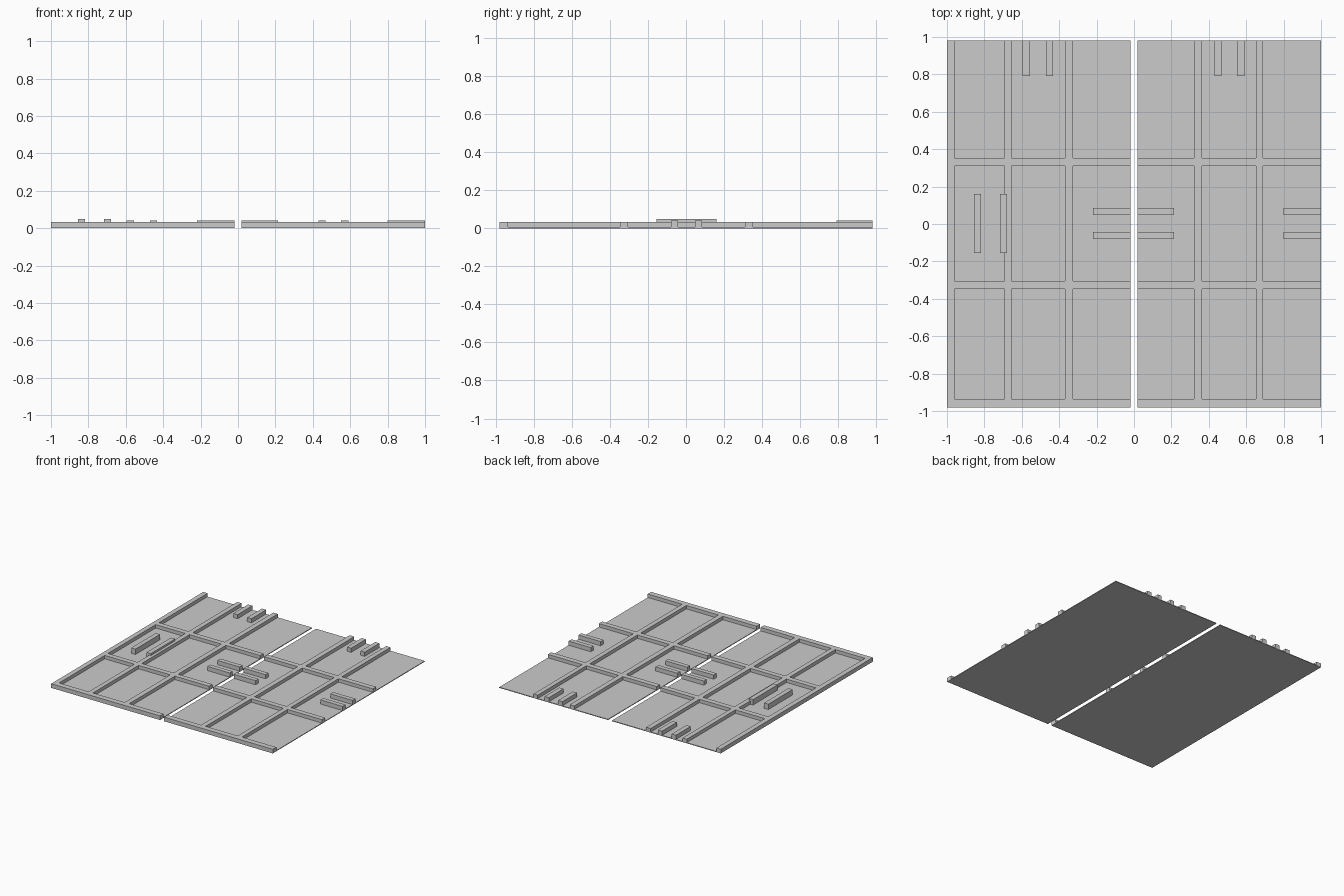
import bpy, bmesh

if "Cube" in bpy.data.objects:
    bpy.data.objects.remove(bpy.data.objects["Cube"])

PLATE, RIB, RAIL, TALL = 0.006, 0.034, 0.04, 0.05

grey = bpy.data.materials.new("light grey")
grey.diffuse_color = (0.6, 0.6, 0.6, 1)
grey.use_nodes = True
grey.node_tree.nodes["Principled BSDF"].inputs["Base Color"].default_value = grey.diffuse_color


def finish(name, bm):
    bmesh.ops.recalc_face_normals(bm, faces=bm.faces)
    mesh = bpy.data.meshes.new(name)
    bm.to_mesh(mesh)
    bm.free()
    mesh.materials.append(grey)
    obj = bpy.data.objects.new(name, mesh)
    bpy.context.collection.objects.link(obj)
    return obj


def raise_faces(bm, faces, height):
    out = bmesh.ops.extrude_face_region(bm, geom=faces)["geom"]
    verts = [v for v in out if isinstance(v, bmesh.types.BMVert)]
    bmesh.ops.translate(bm, verts=verts, vec=(0, 0, height))
    return [f for f in out if isinstance(f, bmesh.types.BMFace)]


def ribbed_panel(name, x0, x1, ribs_x, ribs_y, y0=-0.98, y1=0.98):
    """Thin plate with a lattice of ribs raised out of its top."""
    xs = sorted({x0, x1, *(v for r in ribs_x for v in r)})
    ys = sorted({y0, y1, *(v for r in ribs_y for v in r)})
    bm = bmesh.new()
    grid = [[bm.verts.new((x, y, 0)) for y in ys] for x in xs]
    faces = [bm.faces.new((grid[i][j], grid[i + 1][j], grid[i + 1][j + 1], grid[i][j + 1]))
             for i in range(len(xs) - 1) for j in range(len(ys) - 1)]
    top = raise_faces(bm, faces, PLATE)

    def on_rib(f):
        c = f.calc_center_median()
        return (any(a < c.x < b for a, b in ribs_x)
                or any(a < c.y < b for a, b in ribs_y))

    raise_faces(bm, [f for f in top if on_rib(f)], RIB - PLATE)
    return finish(name, bm)


def bar(name, x0, x1, y0, y1, top):
    bm = bmesh.new()
    f = bm.faces.new([bm.verts.new((x, y, PLATE))
                      for x, y in ((x0, y0), (x1, y0), (x1, y1), (x0, y1))])
    raise_faces(bm, [f], top - PLATE)
    return finish(name, bm)


# Two ribbed panels with a narrow gap between them
rows = [(-0.98, -0.935), (-0.347, -0.305), (0.31, 0.353)]
ribbed_panel("left_panel", -1, -0.018, [(-1, -0.96), (-0.693, -0.655), (-0.368, -0.327)], rows)
ribbed_panel("right_panel", 0.018, 1, [(0.322, 0.363), (0.652, 0.69)], rows)

# Short rail pairs at the back edge
for x in (-0.595, -0.47, 0.43, 0.552):
    bar("back_rail", x, x + 0.038, 0.79, 0.98, RAIL)

# Rail pairs along x, beside the gap and at the right edge
for x0, x1 in ((-0.22, -0.018), (0.018, 0.215), (0.8, 1)):
    for y in (-0.08, 0.048):
        bar("cross_rail", x0, x1, y, y + 0.037, RAIL)

# Taller rail pair on the left panel
for x in (-0.855, -0.717):
    bar("side_rail", x, x + 0.038, -0.155, 0.16, TALL)
